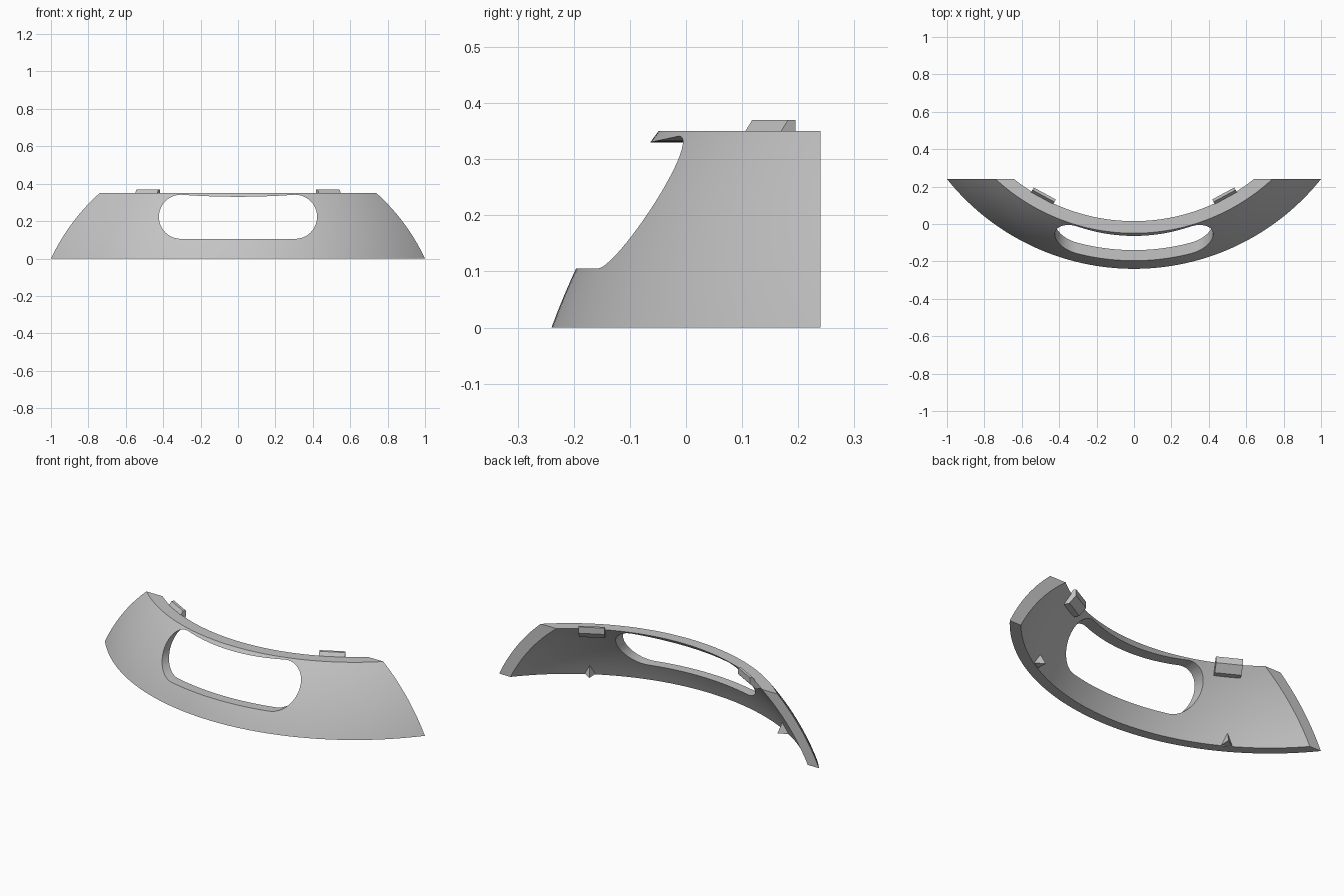
import bpy, bmesh, math
from mathutils import Vector

if "Cube" in bpy.data.objects:
    bpy.data.objects.remove(bpy.data.objects["Cube"], do_unlink=True)

AXIS_Y = 1.042      # centre of the curve in plan
SPHERE_Z = -0.471   # centre height of the domed surfaces
TOP, BACK = 0.35, 0.24

grey = bpy.data.materials.new("light grey")
grey.use_nodes = True
colour = (0.55, 0.55, 0.55, 1)
grey.diffuse_color = colour
grey.node_tree.nodes["Principled BSDF"].inputs["Base Color"].default_value = colour


def make_object(name, bm):
    bmesh.ops.recalc_face_normals(bm, faces=bm.faces)
    mesh = bpy.data.meshes.new(name)
    bm.to_mesh(mesh)
    bm.free()
    mesh.materials.append(grey)
    obj = bpy.data.objects.new(name, mesh)
    bpy.context.collection.objects.link(obj)
    return obj


def polar(r, angle, z, side=0.0):
    """Point at radius r and plan angle, shifted sideways along the tangent."""
    s, c = math.sin(angle), math.cos(angle)
    return Vector((r * s + side * c, AXIS_Y - r * c + side * s, z))


def dome_radius(sphere, z):
    return math.sqrt(sphere ** 2 - (z - SPHERE_Z) ** 2)


def prism(bm, points, offset):
    """Closed prism from an outline swept along offset."""
    face = bm.faces.new([bm.verts.new(p) for p in points])
    swept = bmesh.ops.extrude_face_region(bm, geom=[face], use_keep_orig=True)
    moved = [v for v in swept["geom"] if isinstance(v, bmesh.types.BMVert)]
    bmesh.ops.translate(bm, verts=moved, vec=offset)


# Domed shell: a section swept round the axis, then trimmed flat at the back
bm = bmesh.new()
levels = [TOP * i / 12 for i in range(13)]
section = [(dome_radius(1.3655, z), z) for z in levels]
section += [(dome_radius(1.3146, z), z) for z in reversed(levels)]
steps, reach = 96, math.radians(57)
rings = []
for i in range(steps + 1):
    a = reach * (2 * i / steps - 1)
    rings.append([bm.verts.new(polar(r, a, z)) for r, z in section])
n = len(section)
for r0, r1 in zip(rings, rings[1:]):
    for j in range(n):
        k = (j + 1) % n
        bm.faces.new((r0[j], r0[k], r1[k], r1[j]))
bm.faces.new(rings[0])
bm.faces.new(rings[-1])
cut = bmesh.ops.bisect_plane(bm, geom=bm.verts[:] + bm.edges[:] + bm.faces[:],
                             plane_co=(0, BACK, 0), plane_no=(0, 1, 0), clear_outer=True)
rim = [e for e in bm.edges if e.is_boundary]
bmesh.ops.holes_fill(bm, edges=rim, sides=0)
shell = make_object("curved_shell", bm)

# Rounded slot cutter, its upper edge dipping slightly in the middle
bm = bmesh.new()
half, radius, mid = 0.305, 0.118, 0.223
outline = []
for i in range(25):
    a = -math.pi / 2 + math.pi * i / 24
    outline.append((half + radius * math.cos(a), -1, mid + radius * math.sin(a)))
for i in range(1, 16):
    t = 1 - 2 * i / 16
    outline.append((half * t, -1, mid + radius - 0.011 * (1 - t * t)))
for i in range(25):
    a = math.pi / 2 + math.pi * i / 24
    outline.append((-half + radius * math.cos(a), -1, mid + radius * math.sin(a)))
prism(bm, outline, Vector((0, 2, 0)))
cutter = make_object("slot_cutter", bm)

mod = shell.modifiers.new("slot", 'BOOLEAN')
mod.operation, mod.solver, mod.object = 'DIFFERENCE', 'EXACT', cutter
bpy.context.view_layer.objects.active = shell
shell.select_set(True)
bpy.ops.object.modifier_apply(modifier=mod.name)
bpy.data.objects.remove(cutter, do_unlink=True)
bpy.ops.object.shade_smooth_by_angle(angle=math.radians(25))

tab_section = [(1.04, 0.345), (1.029, 0.35), (1.015, 0.37), (1.0, 0.37),
               (1.0, 0.335), (1.035, 0.298), (1.07, 0.298)]
for side, label in ((1, "left"), (-1, "right")):
    # Clip tab rising above the top edge
    a = side * math.radians(28.5)
    bm = bmesh.new()
    prism(bm, [polar(r, a, z, -0.067) for r, z in tab_section],
          polar(0, a, 0, 0.134) - polar(0, a, 0))
    make_object(label + "_clip_tab", bm)

    # Small pointed rib inside the bottom edge
    a = side * math.radians(30)
    bm = bmesh.new()
    points = [polar(1.235, a, 0.003, -0.032), polar(1.235, a, 0.003, 0.032),
              polar(1.175, a, 0.003), polar(1.205, a, 0.065)]
    bmesh.ops.convex_hull(bm, input=[bm.verts.new(p) for p in points])
    make_object(label + "_bottom_rib", bm)
